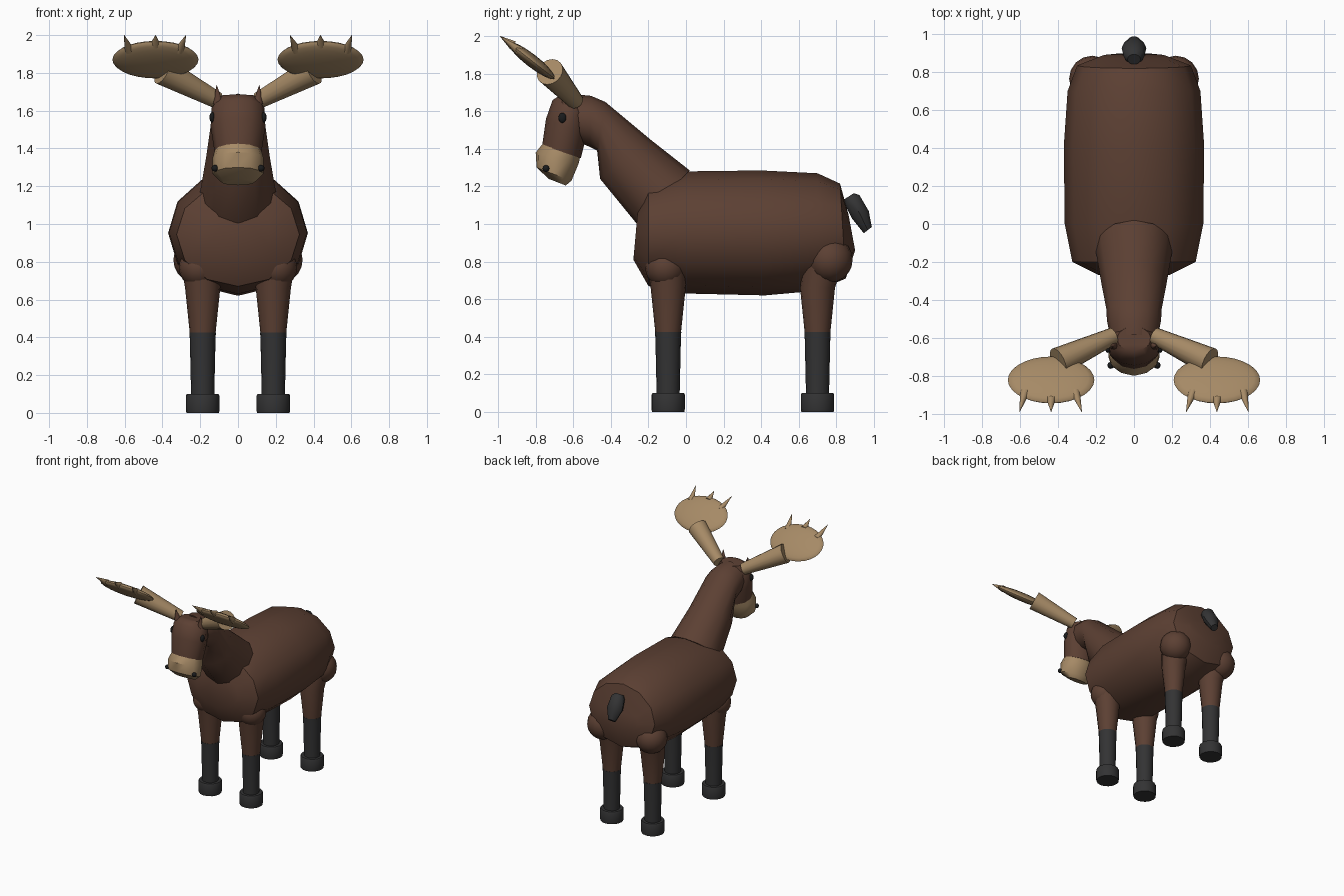
import bpy, bmesh, math
from mathutils import Vector, Matrix

if "Cube" in bpy.data.objects:
    bpy.data.objects.remove(bpy.data.objects["Cube"])


def material(name, rgb):
    m = bpy.data.materials.new(name)
    m.diffuse_color = (*rgb, 1)
    m.use_nodes = True
    m.node_tree.nodes["Principled BSDF"].inputs["Base Color"].default_value = m.diffuse_color
    return m


BROWN = material("dark brown coat", (0.107, 0.051, 0.033))
TAN = material("tan antler", (0.381, 0.254, 0.133))
CHARCOAL = material("charcoal", (0.033, 0.033, 0.034))
BLACK = material("black", (0.010, 0.011, 0.012))


def finish(bm, name, mat, angle=40):
    bmesh.ops.recalc_face_normals(bm, faces=bm.faces[:])
    mesh = bpy.data.meshes.new(name)
    bm.to_mesh(mesh)
    bm.free()
    mesh.materials.append(mat)
    mesh.shade_smooth()
    mesh.set_sharp_from_angle(angle=math.radians(angle))
    ob = bpy.data.objects.new(name, mesh)
    bpy.context.collection.objects.link(ob)
    return ob


def loft_points(name, rings, mat, angle=40):
    bm = bmesh.new()
    loops = [[bm.verts.new(p) for p in ring] for ring in rings]
    n = len(loops[0])
    for a, b in zip(loops, loops[1:]):
        for i in range(n):
            j = (i + 1) % n
            bm.faces.new((a[i], a[j], b[j], b[i]))
    bm.faces.new(loops[0])
    bm.faces.new(loops[-1])
    return finish(bm, name, mat, angle)


def loft(name, spans, mat, n=12, angle=40):
    """Each span: two opposite (y, z) edge points of a ring, and its half width."""
    rings = []
    for y1, z1, y2, z2, w in spans:
        mid = Vector((0, (y1 + y2) / 2, (z1 + z2) / 2))
        arm = Vector((0, (y1 - y2) / 2, (z1 - z2) / 2))
        rings.append([mid + Vector((w, 0, 0)) * math.cos(t) + arm * math.sin(t)
                      for t in (2 * math.pi * i / n for i in range(n))])
    return loft_points(name, rings, mat, angle)


def tube(name, stations, mat, n=16):
    """Upright rings: x, y, z, radius."""
    return loft_points(name, [[(x + r * math.cos(2 * math.pi * i / n),
                                y + r * math.sin(2 * math.pi * i / n), z)
                               for i in range(n)] for x, y, z, r in stations], mat)


def cone(name, a, b, r1, r2, mat, n=12):
    a, b = Vector(a), Vector(b)
    bm = bmesh.new()
    rot = (b - a).to_track_quat('Z', 'Y').to_matrix().to_4x4()
    bmesh.ops.create_cone(bm, cap_ends=True, segments=n, radius1=r1, radius2=r2,
                          depth=(b - a).length,
                          matrix=Matrix.Translation((a + b) / 2) @ rot)
    return finish(bm, name, mat)


def ellipsoid(name, centre, radii, mat, tilt=0, u=16, v=10):
    bm = bmesh.new()
    bmesh.ops.create_uvsphere(bm, u_segments=u, v_segments=v, radius=1,
                              matrix=Matrix.Translation(centre)
                              @ Matrix.Rotation(tilt, 4, 'X')
                              @ Matrix.Diagonal((*radii, 1)))
    return finish(bm, name, mat, 60)


# Body, neck and head
loft("body", [(-0.255, 1.09, -0.28, 0.81, 0.19), (-0.20, 1.22, -0.20, 0.67, 0.325),
              (0, 1.28, 0, 0.63, 0.365), (0.40, 1.285, 0.42, 0.62, 0.37),
              (0.70, 1.27, 0.70, 0.645, 0.35), (0.82, 1.215, 0.85, 0.71, 0.30),
              (0.865, 1.05, 0.90, 0.86, 0.18)], BROWN)
loft("neck", [(0.02, 1.285, -0.265, 1.005, 0.205), (-0.19, 1.45, -0.457, 1.24, 0.17),
              (-0.43, 1.65, -0.473, 1.39, 0.145), (-0.505, 1.682, -0.51, 1.41, 0.143),
              (-0.585, 1.69, -0.56, 1.43, 0.13)], BROWN)
loft("head", [(-0.67, 1.685, -0.54, 1.675, 0.09), (-0.71, 1.66, -0.52, 1.57, 0.14),
              (-0.745, 1.56, -0.53, 1.47, 0.145), (-0.765, 1.42, -0.56, 1.35, 0.125)], BROWN)
loft("muzzle", [(-0.755, 1.437, -0.562, 1.363, 0.12), (-0.80, 1.38, -0.572, 1.32, 0.135),
                (-0.795, 1.30, -0.61, 1.23, 0.135), (-0.73, 1.24, -0.64, 1.205, 0.09)], TAN)
loft("tail", [(0.895, 1.165, 0.84, 1.13, 0.035), (0.925, 1.155, 0.845, 1.10, 0.055),
              (0.975, 1.07, 0.88, 1.03, 0.065), (0.99, 0.985, 0.945, 0.95, 0.03)],
     CHARCOAL, n=10)

for side, s in (("left", 1), ("right", -1)):
    # Legs with rounded shoulders, dark socks and hooves
    for end, y, joint, r in (("front", -0.095, (s * 0.205, -0.11, 0.77), 0.108),
                             ("rear", 0.70, (s * 0.22, 0.765, 0.81), 0.122)):
        x = s * 0.187
        ellipsoid(f"{end}_{side}_joint", joint, (r, r, r), BROWN)
        tube(f"{end}_{side}_upper_leg", [(x, y, 0.40, 0.066), (x, y, 0.66, 0.093),
             (s * 0.195, y + (joint[1] - y) * 0.4, 0.78, 0.104)], BROWN)
        tube(f"{end}_{side}_sock", [(x, y, 0.08, 0.061), (x, y, 0.39, 0.068),
                                    (x, y, 0.425, 0.070)], CHARCOAL)
        tube(f"{end}_{side}_hoof", [(x, y, 0, 0.086), (x, y, 0.015, 0.089),
                                    (x, y, 0.09, 0.089), (x, y, 0.10, 0.084)], CHARCOAL)

    # Antlers: beam, flat palm and three tines
    cone(f"{side}_antler_beam", (s * 0.11, -0.59, 1.655), (s * 0.40, -0.725, 1.81),
         0.045, 0.075, TAN, 16)
    ellipsoid(f"{side}_antler_palm", (s * 0.437, -0.822, 1.87), (0.228, 0.155, 0.034),
              TAN, math.radians(-38), 28, 12)
    for k, (bx, tx, by, bz) in enumerate(((0.31, 0.275, -0.885, 1.92),
                                          (0.437, 0.437, -0.92, 1.95),
                                          (0.575, 0.603, -0.885, 1.92))):
        cone(f"{side}_tine_{k + 1}", (s * bx, by, bz), (s * tx, -0.99, 2.0),
             0.026, 0.001, TAN)

    # Ears, eyes and nostrils
    cone(f"{side}_ear", (s * 0.105, -0.635, 1.64), (s * 0.113, -0.647, 1.735),
         0.028, 0.001, BROWN, 10)
    ellipsoid(f"{side}_eye", (s * 0.137, -0.658, 1.565), (0.014, 0.021, 0.027), BLACK)
    ellipsoid(f"{side}_nostril", (s * 0.122, -0.745, 1.295), (0.018, 0.018, 0.018), BLACK)
